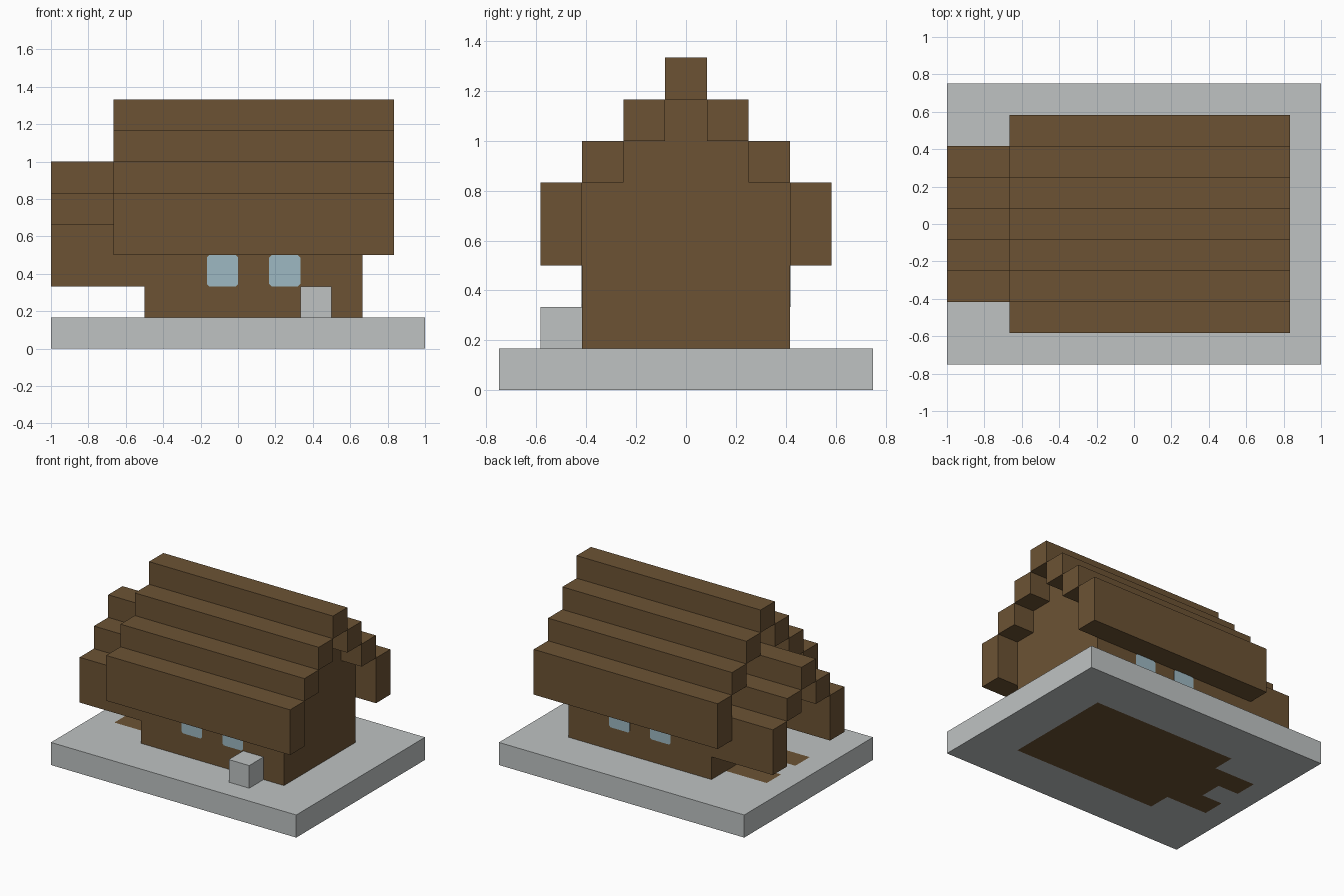
import bpy, bmesh
from mathutils import Vector

U = 1 / 6  # size of one building block

old = bpy.data.objects.get("Cube")
if old:
    bpy.data.objects.remove(old, do_unlink=True)


def material(name, rgb):
    m = bpy.data.materials.new(name)
    m.use_nodes = True
    m.diffuse_color = (*rgb, 1)
    m.node_tree.nodes["Principled BSDF"].inputs["Base Color"].default_value = (*rgb, 1)
    return m


wood = material("brown wood", (0.150, 0.086, 0.034))
stone = material("pale stone", (0.52, 0.545, 0.545))
glass = material("pale blue glass", (0.34, 0.48, 0.54))


def add_box(bm, x, y, z):
    """Add a box spanning three (low, high) ranges, in blocks."""
    verts = bmesh.ops.create_cube(bm, size=1)["verts"]
    for v in verts:
        v.co = Vector([((a + b) / 2 + (b - a) * c) * U
                       for (a, b), c in zip((x, y, z), v.co)])
    return verts


def finish(name, bm, *mats):
    mesh = bpy.data.meshes.new(name)
    bm.to_mesh(mesh)
    bm.free()
    for m in mats:
        mesh.materials.append(m)
    obj = bpy.data.objects.new(name, mesh)
    bpy.context.collection.objects.link(obj)
    return obj


def boxes(name, mat, *spans):
    bm = bmesh.new()
    for s in spans:
        add_box(bm, *s)
    return finish(name, bm, mat)


def stepped_roof(name, x, half, eave):
    """Deep eaves, single steps above them and a ridge row on top."""
    spans = []
    for i in range(3 if half > 3 else 2):
        low = eave if i == 0 else eave + 1 + i
        inner, outer = half - 1 - i, half - i
        for y in ((inner, outer), (-outer, -inner)):
            spans.append((x, y, (low, eave + 2 + i)))
    top = max(s[2][1] for s in spans)
    spans.append((x, (-0.5, 0.5), (top, top + 1)))
    return boxes(name, wood, *spans)


# Ground slab, with the wooden floor and entrance path inlaid
def is_floor(x, y):
    room = -3 < x < 4 and abs(y) < 2.5
    path = -5 < x < -3 and abs(y) < 1.5
    gap = x < -4 and abs(y) < 0.5
    return room or (path and not gap)


bm = bmesh.new()
add_box(bm, (-6, 6), (-4.5, 4.5), (0, 1))
for axis, cuts in ((0, range(-5, 6)), (1, [i + 0.5 for i in range(-4, 4)])):
    for c in cuts:
        co, no = Vector(), Vector()
        co[axis], no[axis] = c * U, 1
        bmesh.ops.bisect_plane(bm, geom=bm.verts[:] + bm.edges[:] + bm.faces[:],
                               plane_co=co, plane_no=no)
bm.normal_update()
for f in bm.faces:
    c = f.calc_center_median() / U
    f.material_index = int(abs(f.normal.z) > 0.5 and is_floor(c.x, c.y))
finish("ground_slab", bm, stone, wood)

# House walls with stepped gables
boxes("house_walls", wood,
      ((-3, 4), (-2.5, 2.5), (1, 5)),
      ((-3, 4), (-1.5, 1.5), (5, 6)),
      ((-3, 4), (-0.5, 0.5), (6, 7)))

# Roofs
stepped_roof("main_roof", (-4, 5), 3.5, 3)
stepped_roof("porch_roof", (-6, -3), 2.5, 2)

# Window panes on the front and back walls, with eased corners
bm = bmesh.new()
for side in (-1, 1):
    for x in (-1, 1):
        y = sorted((side * 2.49, side * 2.52))
        verts = add_box(bm, (x, x + 1), y, (2, 3))
        edges = [e for e in {e for v in verts for e in v.link_edges}
                 if abs((e.verts[0].co - e.verts[1].co).y) > 0.001]
        bmesh.ops.bevel(bm, geom=edges, offset=0.012, segments=1, affect="EDGES")
finish("windows", bm, glass)

# Stone block beside the front wall
boxes("stone_block", stone, ((2, 3), (-3.5, -2.5), (1, 2)))
